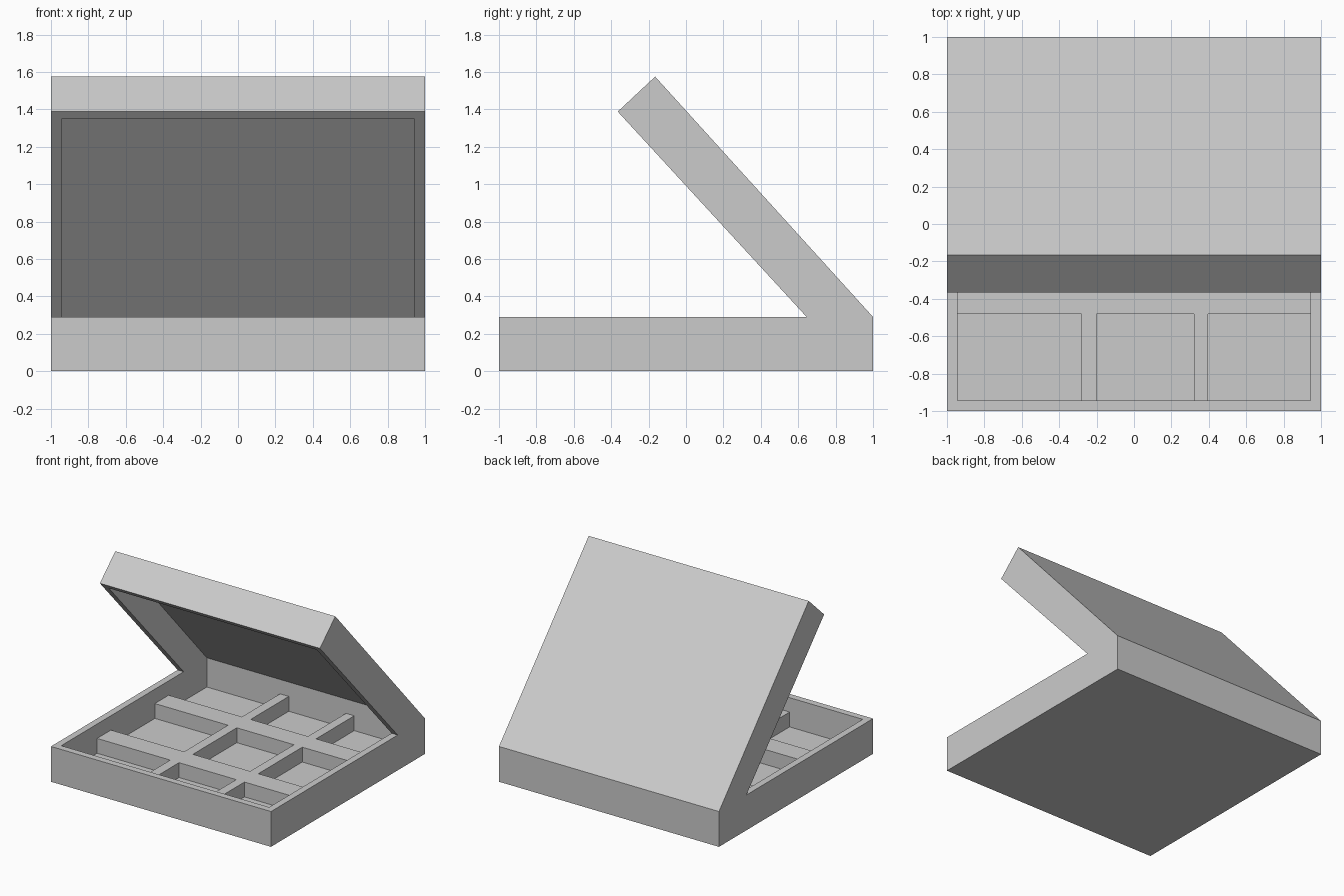
import bpy
import bmesh
from mathutils import Vector

if "Cube" in bpy.data.objects:
    bpy.data.objects.remove(bpy.data.objects["Cube"])

WALL = 0.055
INNER = 1 - WALL      # half width of the hollow
FLOOR = 0.05
RIM = 0.29            # top of the tray walls
DIV_TOP = 0.172       # top of the dividers


def new_object(name, bm):
    bmesh.ops.recalc_face_normals(bm, faces=bm.faces)
    mesh = bpy.data.meshes.new(name)
    bm.to_mesh(mesh)
    bm.free()
    obj = bpy.data.objects.new(name, mesh)
    bpy.context.collection.objects.link(obj)
    return obj


def extrude_profile(name, points, half_width):
    """Extrude a (y, z) side profile across x."""
    bm = bmesh.new()
    face = bm.faces.new([bm.verts.new((-half_width, y, z)) for y, z in points])
    new = bmesh.ops.extrude_face_region(bm, geom=[face])["geom"]
    bmesh.ops.translate(bm, vec=(2 * half_width, 0, 0),
                        verts=[g for g in new if isinstance(g, bmesh.types.BMVert)])
    return new_object(name, bm)


def box(name, x0, x1, y0, y1):
    """Divider-height block standing on the tray floor."""
    bm = bmesh.new()
    bmesh.ops.create_cube(bm, size=1)
    bmesh.ops.scale(bm, vec=(x1 - x0, y1 - y0, DIV_TOP - FLOOR), verts=bm.verts)
    bmesh.ops.translate(bm, vec=((x0 + x1) / 2, (y0 + y1) / 2, (FLOOR + DIV_TOP) / 2),
                        verts=bm.verts)
    return new_object(name, bm)


# Tray and open lid, one continuous side profile
lid_top = Vector((-0.165, 1.575))
lid_lip = Vector((-0.365, 1.388))
hinge = Vector((1, RIM))
shell = extrude_profile("tray_and_lid", [
    (-1, 0), (1, 0), hinge, lid_top, lid_lip, (0.645, RIM), (-1, RIM)], 1)

# Hollow running through the tray and up into the lid
along = (lid_top - hinge).normalized()
outward = (lid_lip - lid_top).normalized()
ceiling_start = Vector((INNER, RIM))
ceiling_end = ceiling_start + along * ((lid_top - ceiling_start).dot(along) - WALL)
lip_end = ceiling_end + outward * 0.35
hollow = extrude_profile("hollow_cutter", [
    (-INNER, FLOOR), (INNER, FLOOR), ceiling_start, ceiling_end, lip_end,
    (-INNER, 0.6)], INNER)
hollow.hide_render = True

cut = shell.modifiers.new("hollow", "BOOLEAN")
cut.operation = "DIFFERENCE"
cut.solver = "EXACT"
cut.object = hollow
bpy.context.view_layer.objects.active = shell
bpy.ops.object.modifier_apply(modifier=cut.name)
bpy.data.objects.remove(hollow)

# Long dividers across the tray
box("long_divider_front", -INNER, INNER, -0.48, -0.30)
box("long_divider_back", -INNER, INNER, 0.27, 0.45)

# Short dividers splitting each row into three compartments
rows = {"front": (-INNER, -0.48), "middle": (-0.30, 0.27), "back": (0.45, INNER)}
for row, (y0, y1) in rows.items():
    box(f"short_divider_{row}_left", -0.28, -0.20, y0, y1)
    box(f"short_divider_{row}_right", 0.32, 0.395, y0, y1)
